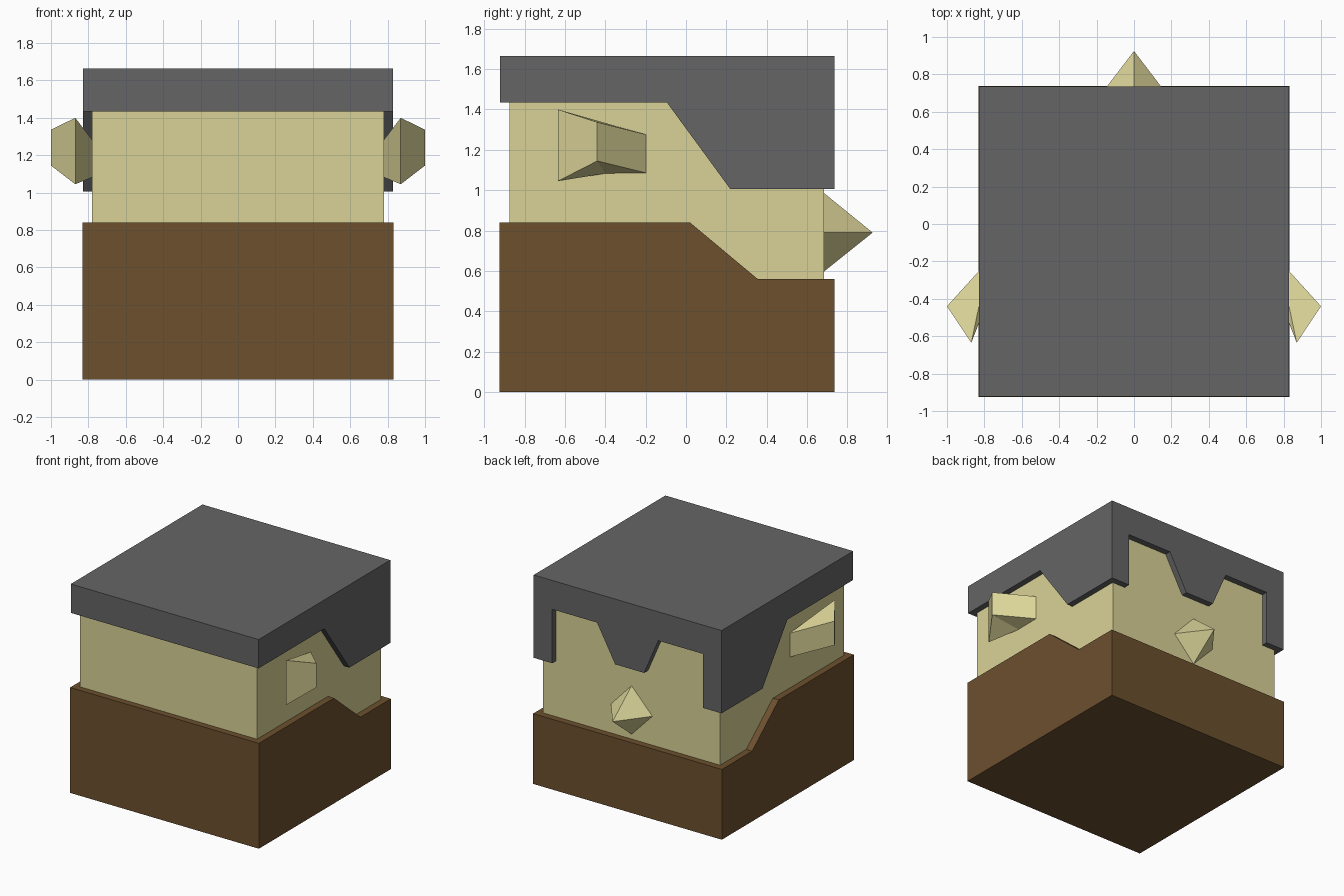
import bpy, bmesh

if "Cube" in bpy.data.objects:
    bpy.data.objects.remove(bpy.data.objects["Cube"])


def material(name, rgb):
    m = bpy.data.materials.new(name)
    m.diffuse_color = (*rgb, 1)
    m.use_nodes = True
    m.node_tree.nodes["Principled BSDF"].inputs["Base Color"].default_value = m.diffuse_color
    return m


SKIN = material("cream", (0.70, 0.65, 0.31))
BROWN = material("brown", (0.15, 0.08, 0.027))
DARK = material("dark_grey", (0.13, 0.13, 0.13))


def make(name, verts, faces, mat=None):
    bm = bmesh.new()
    vs = [bm.verts.new(v) for v in verts]
    for f in faces:
        bm.faces.new([vs[i] for i in f])
    bmesh.ops.recalc_face_normals(bm, faces=bm.faces)
    me = bpy.data.meshes.new(name)
    bm.to_mesh(me)
    bm.free()
    ob = bpy.data.objects.new(name, me)
    bpy.context.collection.objects.link(ob)
    if mat:
        me.materials.append(mat)
    return ob


def prism(name, profile, a, b, axis, mat=None):
    """Extrude a (horizontal, z) profile from a to b along the x or y axis."""
    n = len(profile)
    verts = [(d, h, z) if axis == "x" else (h, d, z)
             for d in (a, b) for h, z in profile]
    faces = [range(n), range(2 * n - 1, n - 1, -1)]
    faces += [(i, (i + 1) % n, n + (i + 1) % n, n + i) for i in range(n)]
    return make(name, verts, faces, mat)


# Body block with its stepped upper edge
prism("shirt", [(-0.925, 0), (0.737, 0), (0.737, 0.56), (0.355, 0.56),
                (0.02, 0.84), (-0.925, 0.84)], -0.832, 0.832, "x", BROWN)

# Head block, tucked into shirt and hair
prism("head", [(-0.875, 0.5), (0.685, 0.5), (0.685, 1.5), (-0.875, 1.5)],
      -0.78, 0.78, "x", SKIN)

# Hair: side profile across the full width
hair = prism("hair", [(-0.923, 1.435), (-0.095, 1.435), (0.22, 1.005),
                      (0.735, 1.005), (0.735, 1.665), (-0.923, 1.665)],
             -0.828, 0.828, "x", DARK)

# Face opening with a pointed fringe, cut out of the hair
cutter = prism("face_opening_cutter",
               [(-0.665, 0.9), (0.665, 0.9), (0.665, 1.435), (0.27, 1.435),
                (0.11, 1.145), (-0.145, 1.145), (-0.27, 1.435), (-0.665, 1.435)],
               0.5, 0.9, "y")
cutter.hide_render = True
cutter.hide_set(True)
cut = hair.modifiers.new("face_opening", "BOOLEAN")
cut.operation = "DIFFERENCE"
cut.solver = "EXACT"
cut.object = cutter

# Nose: diamond-based pyramid
make("nose", [(0, 0.685, 0.985), (0.183, 0.685, 0.79), (0, 0.685, 0.598),
              (-0.183, 0.685, 0.79), (0, 0.925, 0.79)],
     [(0, 1, 2, 3)] + [(i, (i + 1) % 4, 4) for i in range(4)], SKIN)

# Ears: four-sided column, mirrored (x, y, bottom z, top z)
corners = [(0.87, -0.635, 1.045, 1.40), (1.0, -0.44, 1.145, 1.337),
           (0.778, -0.195, 1.085, 1.275), (0.778, -0.40, 1.083, 1.28)]
ear = make("ears",
           [(x, y, lo) for x, y, lo, hi in corners] +
           [(x, y, hi) for x, y, lo, hi in corners],
           [(0, 1, 3), (1, 2, 3), (4, 5, 6), (4, 6, 7)] +
           [(i, (i + 1) % 4, 4 + (i + 1) % 4, 4 + i) for i in range(4)], SKIN)
ear.modifiers.new("mirror", "MIRROR")
